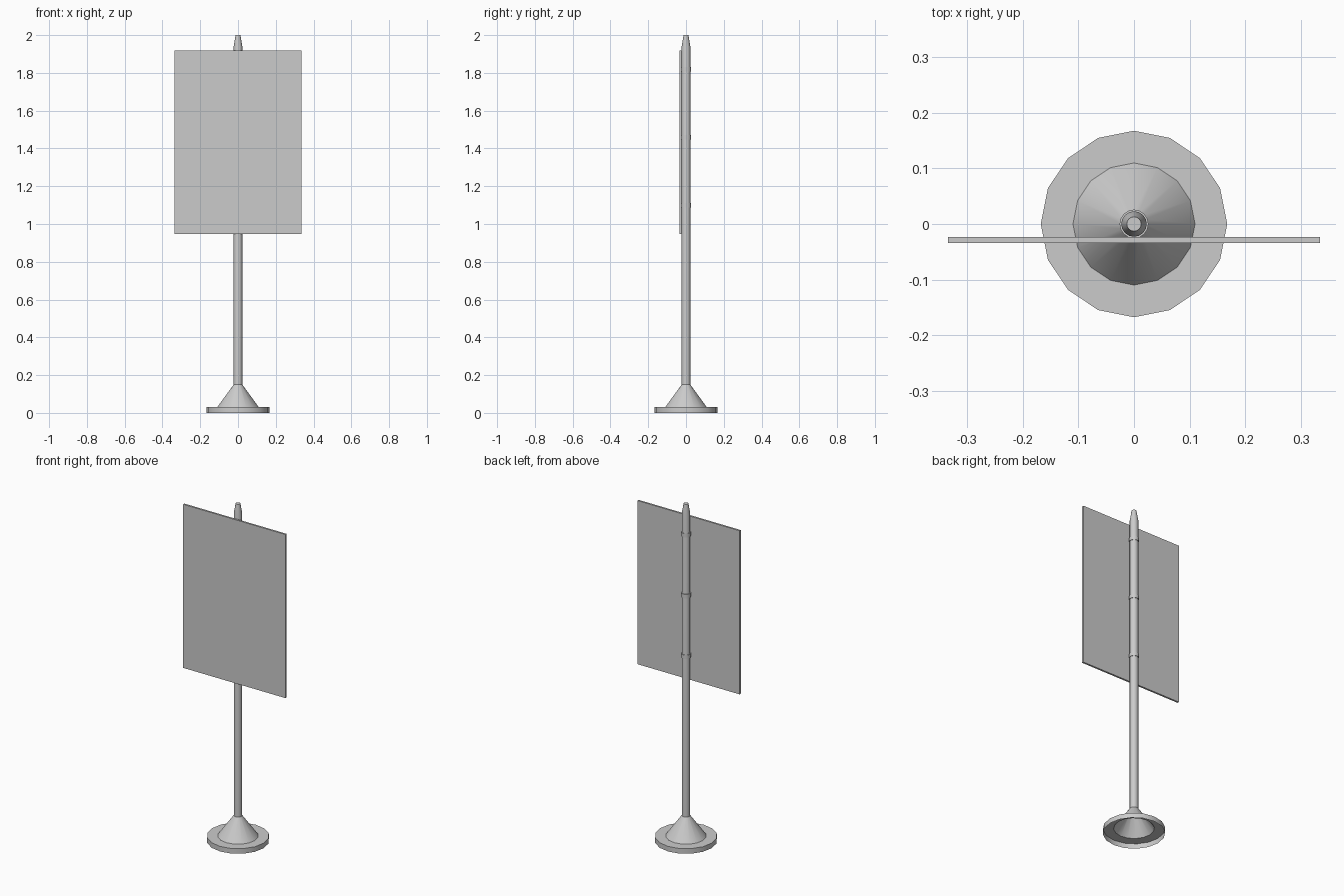
import bpy, bmesh
from math import cos, sin, tau, radians

if "Cube" in bpy.data.objects:
    bpy.data.objects.remove(bpy.data.objects["Cube"])

SIDES = 16


def finish(name, bm, smooth=True):
    bmesh.ops.recalc_face_normals(bm, faces=bm.faces)
    mesh = bpy.data.meshes.new(name)
    bm.to_mesh(mesh)
    bm.free()
    obj = bpy.data.objects.new(name, mesh)
    bpy.context.collection.objects.link(obj)
    if smooth:
        bpy.ops.object.select_all(action='DESELECT')
        obj.select_set(True)
        bpy.context.view_layer.objects.active = obj
        bpy.ops.object.shade_smooth_by_angle(angle=radians(30))
    return obj


def lathe(name, profile, closed=False, cap_top=False):
    """Revolve (radius, z) points around the z axis."""
    bm = bmesh.new()
    rings = [[bm.verts.new((r * cos(tau * i / SIDES), r * sin(tau * i / SIDES), z))
              for i in range(SIDES)] for r, z in profile]
    pairs = list(zip(rings, rings[1:]))
    if closed:
        pairs.append((rings[-1], rings[0]))
    for a, b in pairs:
        for i in range(SIDES):
            j = (i + 1) % SIDES
            bm.faces.new((a[i], a[j], b[j], b[i]))
    if cap_top:
        bm.faces.new(rings[-1])
    return finish(name, bm)


# Foot and pole: a hollow shell, open underneath
lathe("base_and_pole", [(0.168, 0), (0.168, 0.03), (0.11, 0.03), (0.023, 0.15),
                        (0.023, 1.94), (0.013, 2.0)], cap_top=True)

# Clamp rings holding the board
for n, z in enumerate((1.10, 1.46, 1.82)):
    lathe(f"clamp_ring_{n + 1}", [(0.022, z - 0.012), (0.026, z - 0.012),
                                  (0.026, z + 0.012), (0.022, z + 0.012)], closed=True)

# Flat sign board in front of the pole
bm = bmesh.new()
bmesh.ops.create_cube(bm, size=1)
bmesh.ops.scale(bm, vec=(0.67, 0.011, 0.97), verts=bm.verts)
bmesh.ops.translate(bm, vec=(0, -0.029, 1.433), verts=bm.verts)
finish("sign_board", bm, smooth=False)
